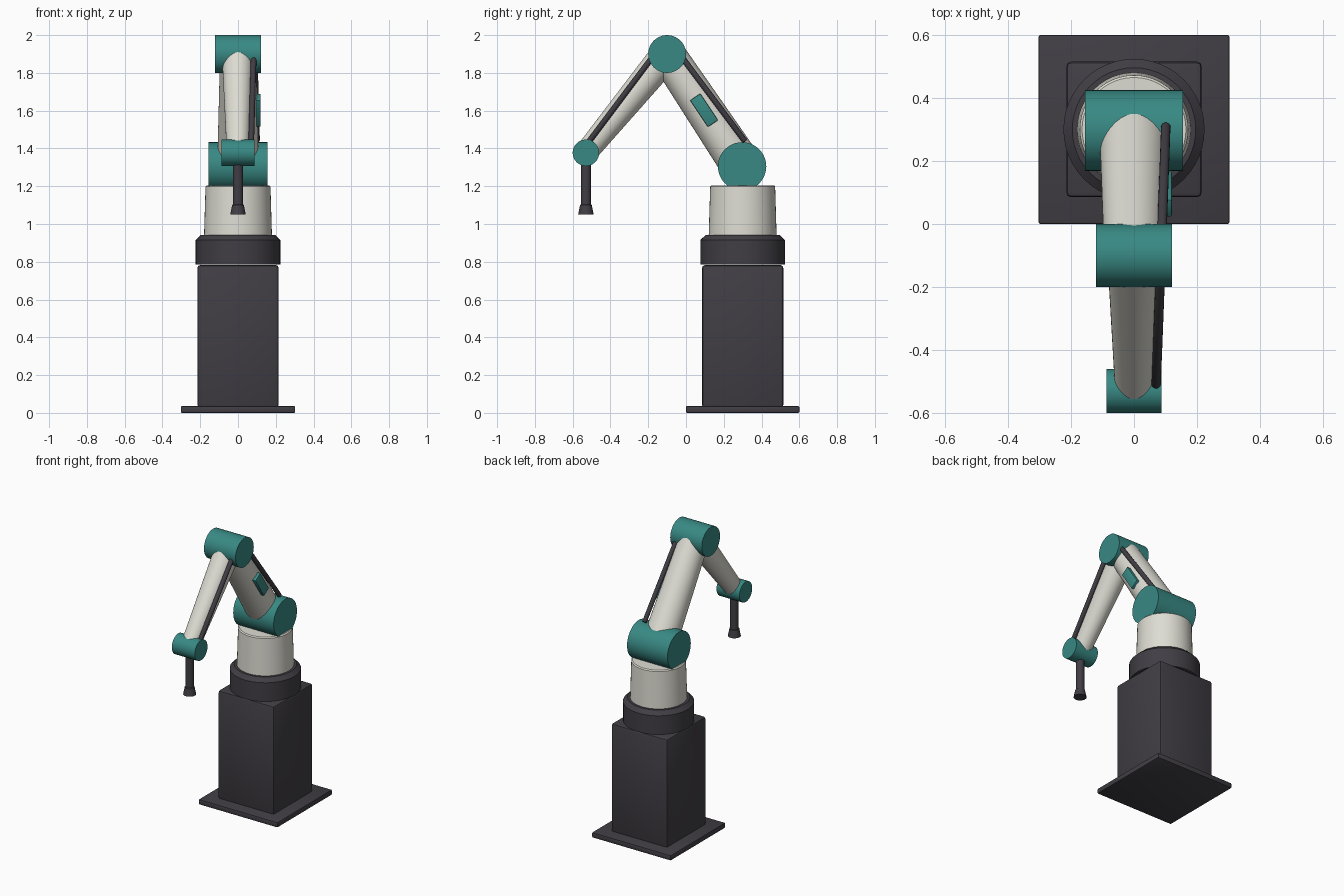
import bpy
import bmesh
from math import radians
from mathutils import Vector

cube = bpy.data.objects.get("Cube")
if cube:
    bpy.data.objects.remove(cube, do_unlink=True)


def material(name, rgb):
    mat = bpy.data.materials.new(name)
    mat.use_nodes = True
    mat.diffuse_color = (*rgb, 1)
    mat.node_tree.nodes["Principled BSDF"].inputs["Base Color"].default_value = (*rgb, 1)
    return mat


CREAM = material("warm_white", (0.73, 0.72, 0.65))
DARK = material("charcoal", (0.052, 0.048, 0.058))
TEAL = material("teal", (0.04, 0.25, 0.23))


def finish(name, mat, bevel=0.0, segments=2):
    """Name, colour, bevel and smooth the active object."""
    obj = bpy.context.object
    obj.name = obj.data.name = name
    obj.data.materials.append(mat)
    bpy.ops.object.transform_apply(location=False, rotation=False, scale=True)
    if bevel:
        mod = obj.modifiers.new("Bevel", "BEVEL")
        mod.width = bevel
        mod.segments = segments
        mod.limit_method = "ANGLE"
        mod.angle_limit = radians(40)
        bpy.ops.object.modifier_apply(modifier=mod.name)
    bpy.ops.object.shade_smooth_by_angle(angle=radians(30))
    return obj


def box(name, mat, centre, size, bevel, rotation=(0, 0, 0)):
    bpy.ops.mesh.primitive_cube_add(size=1, location=centre, rotation=rotation)
    bpy.context.object.scale = size
    return finish(name, mat, bevel)


def rod(name, mat, start, end, r1, r2=None, bevel=0.0, sides=48, segments=2):
    """Round bar or cone between two points."""
    start, end = Vector(start), Vector(end)
    axis = end - start
    bpy.ops.mesh.primitive_cone_add(
        vertices=sides, radius1=r1, radius2=r1 if r2 is None else r2,
        depth=axis.length, location=(start + end) / 2,
        rotation=axis.to_track_quat("Z", "Y").to_euler())
    return finish(name, mat, bevel, segments)


def joint(name, centre, radius, half_width):
    offset = Vector((half_width, 0, 0))
    return rod(name, TEAL, centre - offset, centre + offset, radius)


def lathe(name, mat, centre, profile, sides=48):
    """Spin a radius/height profile about a vertical axis."""
    bm = bmesh.new()
    verts = [bm.verts.new((r, 0, z)) for r, z in profile]
    edges = [bm.edges.new(pair) for pair in zip(verts, verts[1:])]
    bmesh.ops.spin(bm, geom=verts + edges, cent=(0, 0, 0), axis=(0, 0, 1),
                   angle=radians(360), steps=sides)
    bmesh.ops.remove_doubles(bm, verts=bm.verts, dist=0.0001)
    bmesh.ops.recalc_face_normals(bm, faces=bm.faces)
    mesh = bpy.data.meshes.new(name)
    bm.to_mesh(mesh)
    bm.free()
    obj = bpy.data.objects.new(name, mesh)
    obj.location = centre
    bpy.context.collection.objects.link(obj)
    bpy.ops.object.select_all(action="DESELECT")
    obj.select_set(True)
    bpy.context.view_layer.objects.active = obj
    return finish(name, mat)


# Joint centres
BASE = Vector((0, 0.3, 0))
SHOULDER = Vector((0, 0.297, 1.305))
ELBOW = Vector((0, -0.1, 1.9))
WRIST = Vector((0, -0.53, 1.377))

# Fixed stand
box("base_plate", DARK, BASE + Vector((0, 0, 0.018)), (0.605, 0.6, 0.036), 0.006)
box("pedestal", DARK, BASE + Vector((0, 0, 0.405)), (0.43, 0.43, 0.755), 0.015)

# Rotating waist
lathe("waist_collar", DARK, BASE,
      [(0, 0.785), (0.224, 0.785), (0.224, 0.915), (0.196, 0.942), (0, 0.942)])
lathe("turret", CREAM, BASE,
      [(0, 0.93), (0.18, 0.93), (0.172, 1.198), (0.165, 1.205), (0, 1.205)])

# Arm joints and links
joint("shoulder_joint", SHOULDER, 0.128, 0.155)
joint("elbow_joint", ELBOW, 0.1, 0.121)
joint("wrist_joint", WRIST, 0.07, 0.088)
rod("upper_arm", CREAM, SHOULDER, ELBOW, 0.11, 0.095)
rod("forearm", CREAM, ELBOW, WRIST, 0.085, 0.06)

# Access panel on the left side of the upper arm
arm = ELBOW - SHOULDER
tilt = arm.to_track_quat("Z", "X").to_euler()
panel_rotation = (Vector((0, 0, 1)).rotation_difference(arm)).to_euler()
box("arm_panel", TEAL, (0.095, 0.096, 1.602), (0.05, 0.065, 0.17), 0.005, panel_rotation)

# Cable running over the elbow
cable_top = Vector((0.086, -0.1, 1.988))
rod("upper_cable", DARK, (0.101, 0.313, 1.437), cable_top, 0.015, bevel=0.007, sides=16)
rod("forearm_cable", DARK, cable_top, (0.07, -0.513, 1.437), 0.015, bevel=0.007, sides=16)

# Tool hanging from the wrist
lathe("tool", DARK, (0, WRIST.y, 0),
      [(0, 1.05), (0.041, 1.05), (0.031, 1.1), (0.027, 1.103), (0.027, 1.35), (0, 1.35)],
      sides=32)
